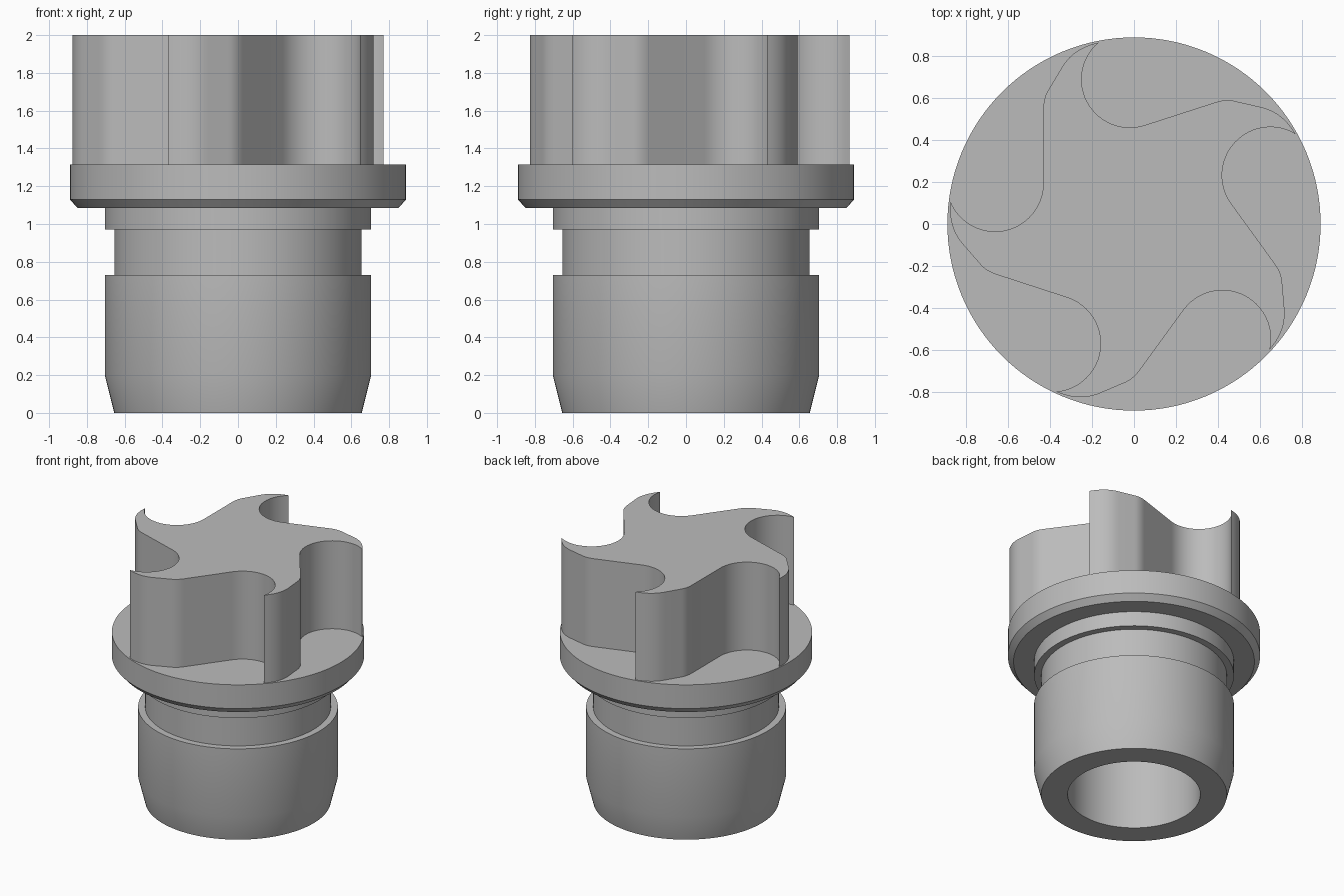
import bpy, bmesh, math
from mathutils import Vector, Matrix

if "Cube" in bpy.data.objects:
    bpy.data.objects.remove(bpy.data.objects["Cube"])

grey = bpy.data.materials.new("plain grey")
grey.diffuse_color = (0.5, 0.5, 0.5, 1)
grey.use_nodes = True
grey.node_tree.nodes["Principled BSDF"].inputs["Base Color"].default_value = grey.diffuse_color


def finish(bm, name):
    bmesh.ops.recalc_face_normals(bm, faces=bm.faces)
    mesh = bpy.data.meshes.new(name)
    bm.to_mesh(mesh)
    bm.free()
    mesh.materials.append(grey)
    obj = bpy.data.objects.new(name, mesh)
    bpy.context.collection.objects.link(obj)
    bpy.ops.object.select_all(action='DESELECT')
    obj.select_set(True)
    bpy.context.view_layer.objects.active = obj
    bpy.ops.object.shade_smooth_by_angle(angle=math.radians(30))
    return obj


def bezier(a, b, c, n):
    a, b, c = Vector(a), Vector(b), Vector(c)
    return [a * (1 - t) ** 2 + b * 2 * t * (1 - t) + c * t * t
            for t in (i / n for i in range(n + 1))]


# Hollow plug body with a seal groove and a chamfered flange, turned on a lathe
profile = [(0, 1.08), (0.468, 1.08), (0.468, 0), (0.655, 0), (0.705, 0.2),
           (0.705, 0.73), (0.655, 0.73), (0.655, 0.97), (0.705, 0.97),
           (0.705, 1.085), (0.85, 1.085), (0.89, 1.13), (0.89, 1.315), (0, 1.315)]
bm = bmesh.new()
verts = [bm.verts.new((r, 0, z)) for r, z in profile]
edges = [bm.edges.new(pair) for pair in zip(verts, verts[1:])]
bmesh.ops.spin(bm, geom=verts + edges, cent=(0, 0, 0), axis=(0, 0, 1),
               angle=math.tau, steps=128, use_merge=True)
bmesh.ops.remove_doubles(bm, verts=bm.verts, dist=1e-5)
finish(bm, "plug_body")

# One fifth of the vane outline: round pocket, straight flank, curved vane back
pocket_start = math.radians(130.4)
pocket_end = math.radians(288)
arm = []
for i in range(25):
    a = pocket_start + (pocket_end - pocket_start) * i / 24
    arm.append(Vector((-0.02 + 0.23 * math.cos(a), 0.69 + 0.23 * math.sin(a))))
turn = Matrix.Rotation(math.radians(-72), 2)
back = bezier((-0.432, 0.55), (-0.432, 0.605), (-0.405, 0.645), 6)
back += bezier((-0.345, 0.745), (-0.29, 0.84), (-0.169, 0.865), 10)[:-1]
arm += [turn @ p for p in back]

# Five swept vanes extruded as one solid
bm = bmesh.new()
outline = []
for k in range(5):
    spin = Matrix.Rotation(math.radians(-72 * k), 2)
    outline += [spin @ p for p in arm]
base = bm.faces.new([bm.verts.new((p.x, p.y, 1.31)) for p in outline])
top = bmesh.ops.extrude_face_region(bm, geom=[base])["geom"]
bmesh.ops.translate(bm, vec=(0, 0, 0.69),
                    verts=[v for v in top if isinstance(v, bmesh.types.BMVert)])
finish(bm, "vane_head")
